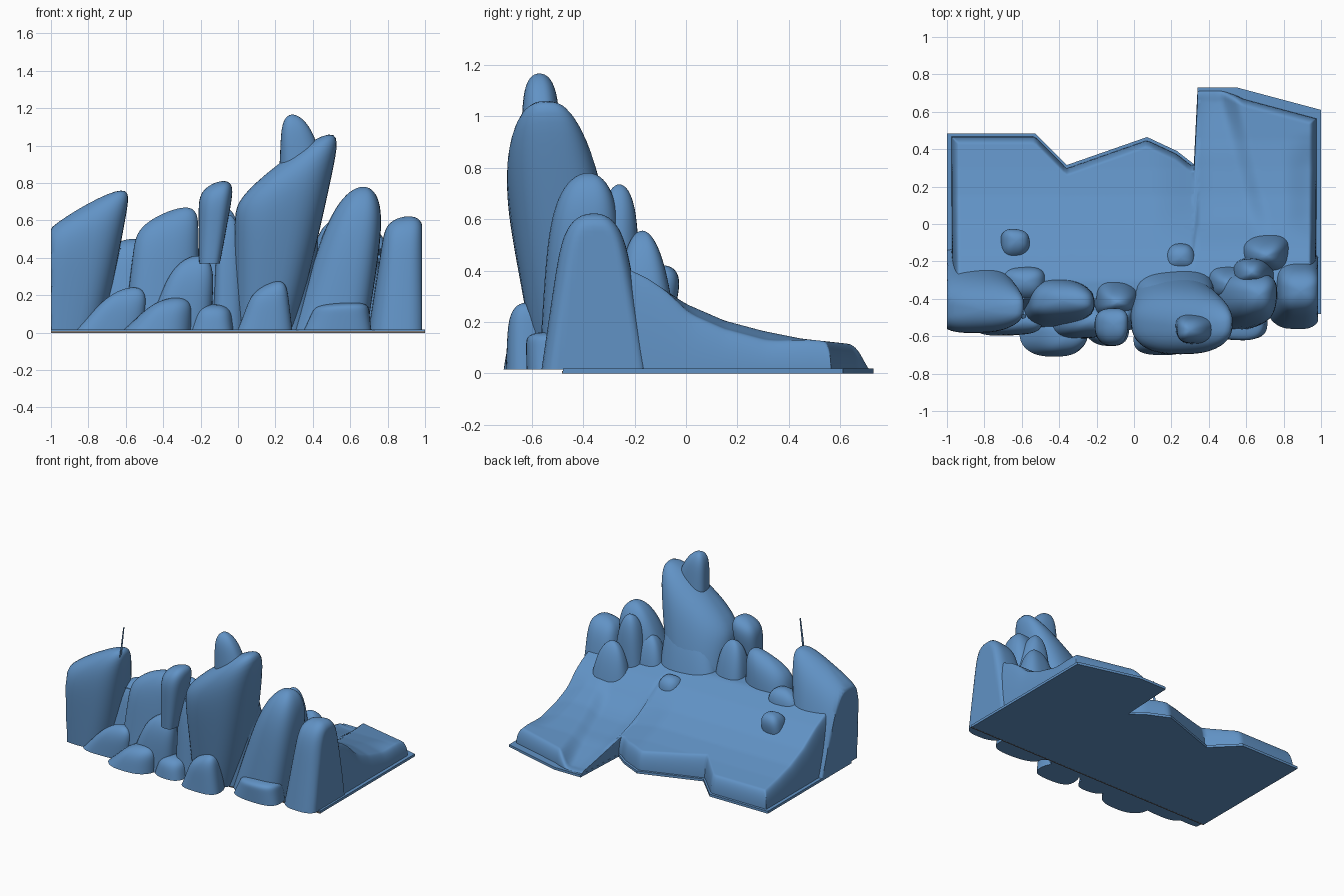
import bpy, bmesh, math

if "Cube" in bpy.data.objects:
    bpy.data.objects.remove(bpy.data.objects["Cube"])


def material(name, rgb):
    m = bpy.data.materials.new(name)
    m.diffuse_color = (*rgb, 1)
    m.use_nodes = True
    m.node_tree.nodes["Principled BSDF"].inputs["Base Color"].default_value = m.diffuse_color
    return m


blue = material("rock blue", (0.12, 0.29, 0.56))
grey = material("edge grey", (0.22, 0.20, 0.19))


def finish(name, bm, angle=50, mat=blue):
    bmesh.ops.recalc_face_normals(bm, faces=bm.faces)
    me = bpy.data.meshes.new(name)
    bm.to_mesh(me)
    bm.free()
    me.materials.append(mat)
    ob = bpy.data.objects.new(name, me)
    bpy.context.collection.objects.link(ob)
    bpy.ops.object.select_all(action='DESELECT')
    bpy.context.view_layer.objects.active = ob
    ob.select_set(True)
    bpy.ops.object.shade_smooth_by_angle(angle=math.radians(angle))
    return ob


def interp(table, v):
    if v <= table[0][0]:
        return table[0][1]
    for (a, fa), (b, fb) in zip(table, table[1:]):
        if v <= b:
            return fa + (fb - fa) * (v - a) / (b - a)
    return table[-1][1]


def clamp01(v):
    return max(0.0, min(1.0, v))


def smooth(a, b, v):
    t = clamp01((v - a) / (b - a))
    return t * t * (3 - 2 * t)


def slab(name, outline, z0, z1, mat):
    bm = bmesh.new()
    face = bm.faces.new([bm.verts.new((x, y, z0)) for x, y in outline])
    top = bmesh.ops.extrude_face_region(bm, geom=[face])
    bmesh.ops.translate(bm, vec=(0, 0, z1 - z0),
                        verts=[g for g in top["geom"] if isinstance(g, bmesh.types.BMVert)])
    return finish(name, bm, 30, mat)


# Base plate: straight front, broken back edge, thin grey strip along the front
back = [(-1, .485), (-.53, .485), (-.36, .315), (.07, .465), (.23, .39),
        (.32, .32), (.34, .73), (.55, .73), (1, .61)]
slab("base_plate", [(-1, -.478)] + back + [(1, -.478)], 0, .018, blue)
slab("front_edge_strip", [(-1, -.482), (1, -.482), (1, -.474), (-1, -.474)], -.001, .01, grey)

# Ground: slope rising to the rocks, rounded edges, shallow dip beside the right slab
slope = [(-.4, .45), (-.3, .44), (-.15, .37), (-.06, .31), (0, .27), (.15, .205),
         (.3, .165), (.45, .135), (.66, .112)]


def ground_height(x, y):
    h = interp(slope, y)
    ridge = .55 + (.67 - y) * .25
    dip = smooth(.1, .42, x) * (1 - smooth(ridge - .1, ridge + .02, x))
    h -= dip * (.045 + .045 * smooth(.35, .7, y)) * smooth(-.15, .1, y)
    h -= .035 * smooth(.8, .97, x) * smooth(-.1, .05, y) * (1 - smooth(.3, .5, y))
    return max(h, .025)


bm = bmesh.new()
cols, rows = 150, 60
grid = []
for i in range(cols + 1):
    x = .975 * math.sin(math.pi * (i / cols - .5))
    yb = interp(back, x) - .018 - .035 * smooth(.45, .6, x)
    line = []
    for j in range(rows + 1):
        y = -.4 + (yb + .4) * math.sin(math.pi / 2 * j / rows)
        d = clamp01(min(.975 - abs(x), (yb - y)) / .04)
        edge = math.sqrt(max(0, 1 - (1 - d) ** 2))
        line.append(bm.verts.new((x, y, .015 + (ground_height(x, y) - .015) * edge)))
    grid.append(line)
for a, b in zip(grid, grid[1:]):
    for j in range(rows):
        bm.faces.new((a[j], b[j], b[j + 1], a[j + 1]))
finish("ground", bm, 60)


# Rock: leaning rounded column lofted from a base oval to a slanted domed top
# base and top are (x, y, x radius, y radius); by is bluntness of the dome in depth
def rock(name, base, top, z, slant=0, bx=7, by=5, square=2.6, wobble=.04):
    bm = bmesh.new()
    n, m = 40, 24
    phase = base[0] * 17 + base[1] * 9
    rings = []
    for k in range(m + 1):
        t = math.sin(math.pi / 2 * k / m)
        cx, cy, rx, ry = [a + (b - a) * t for a, b in zip(base, top)]
        capx = max(math.sqrt(max(0, 1 - t ** bx)), .002)
        capy = max(math.sqrt(max(0, 1 - t ** by)), .002)
        ring = []
        for i in range(n):
            a = 2 * math.pi * i / n
            c, s = math.cos(a), math.sin(a)
            w = 1 + wobble * math.sin(3 * a + phase + t)
            x = cx + rx * capx * w * math.copysign(abs(c) ** (2 / square), c)
            y = cy + ry * capy * w * math.copysign(abs(s) ** (2 / square), s)
            x = max(-1, min(.985, x))
            h = z[1] - z[0] + slant * (x - top[0])
            ring.append(bm.verts.new((x, y, z[0] + t * h)))
        rings.append(ring)
    for a, b in zip(rings, rings[1:]):
        for i in range(n):
            bm.faces.new((a[i], a[i - 1], b[i - 1], b[i]))
    bm.faces.new(rings[0])
    bm.faces.new(rings[-1])
    return finish(name, bm)


# Tall rocks
rock("left_wall_rock", (-.91, -.34, .19, .21), (-.81, -.46, .24, .14), (.015, .685),
     .55, 26, 8, 3, .02)
rock("main_peak", (.14, -.38, .165, .2), (.275, -.555, .29, .185), (.015, .945),
     .72, 24, 9, 2.6, .01)
rock("peak_buttress", (.15, -.33, .27, .18), (.25, -.43, .18, .1), (.015, .78), .5)
rock("peak_knob", (.34, -.56, .12, .08), (.3, -.57, .07, .06), (.9, 1.165), -.2, 6, 6)
rock("right_rock", (.5, -.42, .2, .15), (.67, -.38, .14, .14), (.015, .78), 0, 6, 6)
rock("far_right_rock", (.86, -.35, .16, .21), (.89, -.36, .1, .11), (.015, .62),
     .15, 20, 11, 3, .02)

# Rocks behind the right group
rock("right_back_rock", (.71, -.15, .18, .13), (.71, -.17, .09, .08), (.015, .555))
rock("right_middle_rock", (.64, -.29, .15, .11), (.63, -.26, .08, .07), (.015, .735), 0, 8, 8)
rock("right_gap_rock", (.5, -.3, .16, .12), (.52, -.33, .1, .09), (.015, .6))

# Left and centre cluster
rock("left_cluster_rock", (-.42, -.42, .2, .14), (-.38, -.41, .165, .1), (.015, .645),
     .4, 18, 9)
rock("left_gap_rock", (-.63, -.36, .15, .13), (-.58, -.31, .12, .09), (.015, .5), .1, 10, 10)
rock("hanging_rock", (-.15, -.57, .055, .06), (-.11, -.54, .1, .12), (.37, .805),
     .3, 12, 8)
rock("centre_back_rock", (-.1, -.38, .14, .13), (-.09, -.42, .1, .08), (.015, .68))
rock("centre_front_rock", (-.05, -.47, .09, .1), (-.05, -.49, .06, .06), (.015, .63))
rock("left_front_rock", (-.32, -.5, .17, .12), (-.23, -.52, .11, .09), (.015, .41), .15)

# Low boulders along the front
rock("boulder_a", (-.69, -.5, .18, .1), (-.58, -.52, .1, .07), (.015, .24), .15)
rock("boulder_b", (-.43, -.6, .18, .105), (-.35, -.6, .1, .08), (.015, .185), .1)
rock("boulder_c", (-.14, -.55, .12, .1), (-.13, -.55, .09, .08), (.015, .15))
rock("boulder_d", (.145, -.6, .145, .105), (.17, -.61, .09, .08), (.015, .265), .4, 10, 7)
rock("boulder_e", (.54, -.52, .18, .1), (.56, -.53, .14, .09), (.015, .16), .05, 14, 12)

# Small stones on the slope
rock("slope_stone_left", (-.65, -.14, .075, .08), (-.63, -.09, .08, .09), (.17, .42))
rock("slope_stone_right", (.25, -.2, .095, .09), (.25, -.18, .08, .08), (.2, .42))

# Thin upright sliver on the left wall
bm = bmesh.new()
bm.faces.new([bm.verts.new((-.6, -.51, .72)), bm.verts.new((-.6, -.485, .72)),
              bm.verts.new((-.577, -.485, .94)), bm.verts.new((-.577, -.5, .94))])
finish("thin_sliver", bm)
